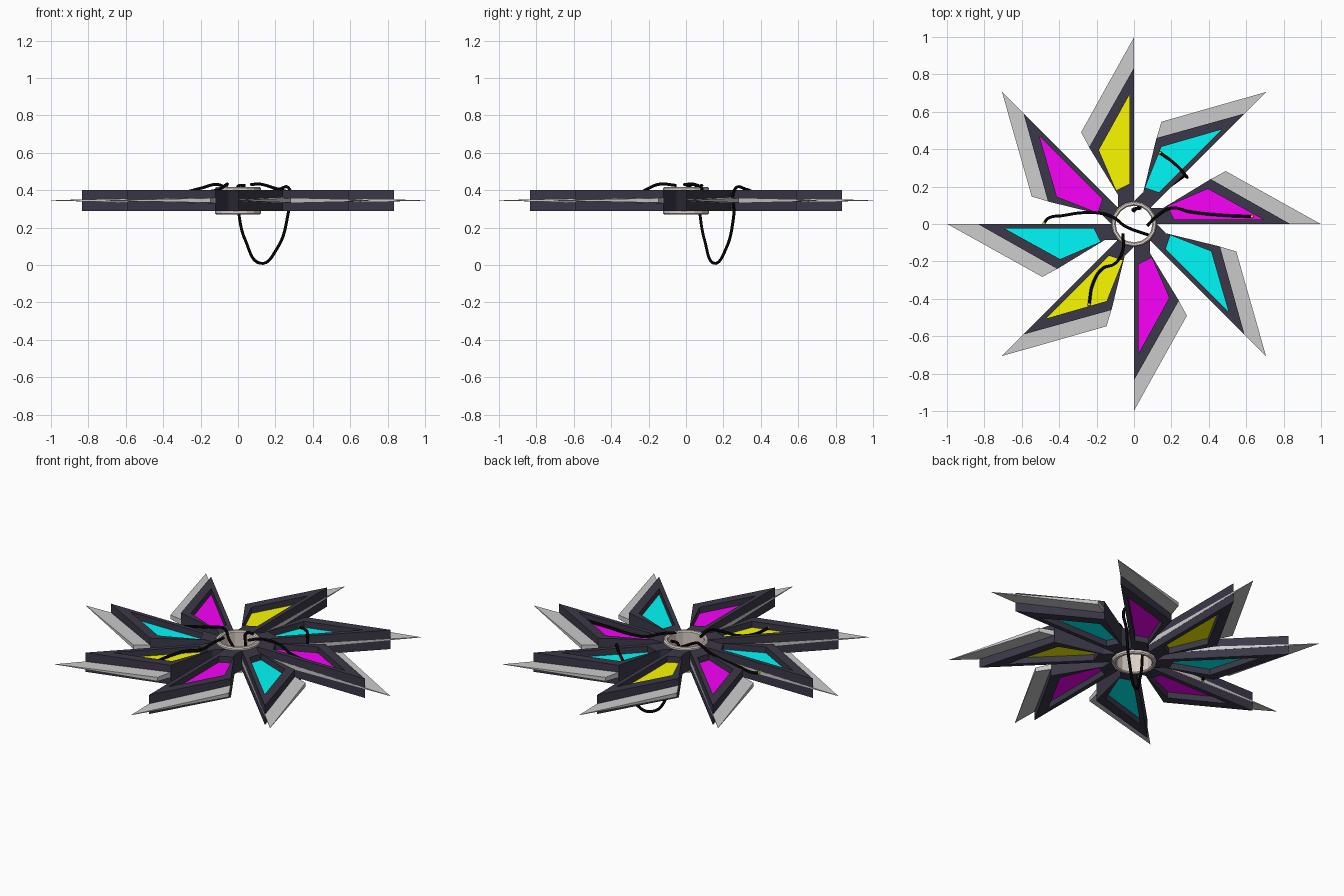
import bpy, bmesh, math
from mathutils import Matrix

if "Cube" in bpy.data.objects:
    bpy.data.objects.remove(bpy.data.objects["Cube"])

ZC = 0.345


def material(name, rgb):
    m = bpy.data.materials.new(name)
    m.diffuse_color = (*rgb, 1)
    m.use_nodes = True
    m.node_tree.nodes["Principled BSDF"].inputs["Base Color"].default_value = m.diffuse_color
    return m


DARK = material("dark_frame", (0.045, 0.04, 0.065))
BEIGE = material("ring_beige", (0.72, 0.64, 0.58))
BLACK = material("wire_black", (0.001, 0.001, 0.001))
YELLOW = material("yellow", (0.95, 0.95, 0.0))
CYAN = material("cyan", (0.0, 0.95, 0.95))
MAGENTA = material("magenta", (0.95, 0.0, 0.95))


def make(name, verts, faces, mat=None, angle=0.0):
    me = bpy.data.meshes.new(name)
    me.from_pydata(verts, [], faces)
    bm = bmesh.new()
    bm.from_mesh(me)
    bmesh.ops.recalc_face_normals(bm, faces=bm.faces)
    bm.transform(Matrix.Rotation(angle, 4, 'Z'))
    bm.to_mesh(me)
    bm.free()
    ob = bpy.data.objects.new(name, me)
    bpy.context.collection.objects.link(ob)
    if mat:
        me.materials.append(mat)
    return ob


def prism(name, outline, mat, angle, zc=ZC):
    """Outline of (x, y, half thickness), symmetric about the plane zc."""
    n = len(outline)
    verts = [(x, y, zc + s * h) for s in (-1, 1) for x, y, h in outline]
    faces = [tuple(range(n))[::-1], tuple(range(n, 2 * n))]
    faces += [(i, (i + 1) % n, n + (i + 1) % n, n + i) for i in range(n)]
    return make(name, verts, faces, mat, angle)


def tube(name, sections, mat, angle=0.0):
    """Closed sweep: equal-length loops joined in a ring."""
    n, p = len(sections), len(sections[0])
    verts = [v for s in sections for v in s]
    faces = [(k * p + j, k * p + (j + 1) % p, (k + 1) % n * p + (j + 1) % p, (k + 1) % n * p + j)
             for k in range(n) for j in range(p)]
    return make(name, verts, faces, mat, angle)


# Eight blades: open dark frame, grey core plate, recessed panes above and below
FRAME = [(0.122, 0), (0.835, 0), (0.41, 0.24), (0.155, 0.085), (0.087, 0.087)]
HOLE = [(0.215, 0.025), (0.69, 0.025), (0.395, 0.188), (0.18, 0.095), (0.1975, 0.06)]
CORE = [(0.13, -0.001, 0.016), (1.0, -0.001, 0.001), (0.49, 0.283, 0.012),
        (0.408, 0.238, 0.016), (0.16, 0.086, 0.016)]
M, C, Y = MAGENTA, CYAN, YELLOW
top = [M, C, Y, M, C, Y, M, C]
bottom = [C, M, Y, C, M, C, M, Y]
for i in range(8):
    a = i * math.pi / 4
    rings = [[(*o, ZC - 0.057), (*o, ZC + 0.057), (*h, ZC + 0.057), (*h, ZC - 0.057)]
             for o, h in zip(FRAME, HOLE)]
    tube(f"blade_frame_{i}", rings, DARK, a)
    prism(f"blade_core_{i}", CORE, None, a)
    pane = [(x, y, 0.003) for x, y in HOLE]
    prism(f"pane_top_{i}", pane, top[i], a, ZC + 0.018)
    prism(f"pane_bottom_{i}", pane, bottom[i], a, ZC - 0.018)

# Hollow hub ring with bevelled rims
SIDES = 16
profile = [(0.098, 0.275), (0.104, 0.27), (0.116, 0.27), (0.122, 0.276),
           (0.122, 0.412), (0.116, 0.418), (0.104, 0.418), (0.098, 0.412)]
angles = [2 * math.pi * k / SIDES for k in range(SIDES)]
tube("hub_ring", [[(r * math.cos(t), r * math.sin(t), z) for r, z in profile] for t in angles], BEIGE)


# Loose wires
def wire(name, pts):
    cu = bpy.data.curves.new(name, 'CURVE')
    cu.dimensions = '3D'
    cu.bevel_depth = 0.008
    cu.bevel_resolution = 2
    cu.resolution_u = 8
    cu.use_fill_caps = True
    sp = cu.splines.new('BEZIER')
    sp.bezier_points.add(len(pts) - 1)
    for bp, p in zip(sp.bezier_points, pts):
        bp.co = p
        bp.handle_left_type = bp.handle_right_type = 'AUTO'
    cu.materials.append(BLACK)
    bpy.context.collection.objects.link(bpy.data.objects.new(name, cu))
    # Small contact bead at the outer end
    me = bpy.data.meshes.new(name + "_bead")
    bm = bmesh.new()
    bmesh.ops.create_uvsphere(bm, u_segments=10, v_segments=6, radius=0.009,
                              matrix=Matrix.Translation(pts[-1]))
    bm.to_mesh(me)
    bm.free()
    me.materials.append(YELLOW)
    bpy.context.collection.objects.link(bpy.data.objects.new(me.name, me))


wire("wire_right", [(0.07, -0.01, 0.43), (0.12, 0.04, 0.432), (0.2, 0.085, 0.41),
                    (0.3, 0.065, 0.385), (0.5, 0.045, 0.375), (0.63, 0.04, 0.372)])
wire("wire_left", [(0.08, -0.06, 0.32), (-0.05, -0.01, 0.40), (-0.11, 0.035, 0.43), (-0.2, 0.06, 0.41),
                   (-0.28, 0.06, 0.39), (-0.38, 0.045, 0.37), (-0.46, 0.03, 0.35), (-0.48, 0.005, 0.345)])
wire("wire_front", [(-0.06, -0.05, 0.425), (-0.06, -0.14, 0.432), (-0.1, -0.21, 0.405),
                    (-0.17, -0.24, 0.39), (-0.22, -0.32, 0.38), (-0.24, -0.43, 0.38)])
wire("wire_hanging", [(0.04, 0.085, 0.425), (0.0, 0.08, 0.42), (0.0, 0.07, 0.36), (0.005, 0.075, 0.27),
                      (0.04, 0.1, 0.13), (0.12, 0.15, 0.009), (0.21, 0.215, 0.09),
                      (0.265, 0.255, 0.26), (0.272, 0.265, 0.41), (0.22, 0.32, 0.405), (0.14, 0.38, 0.378)])
